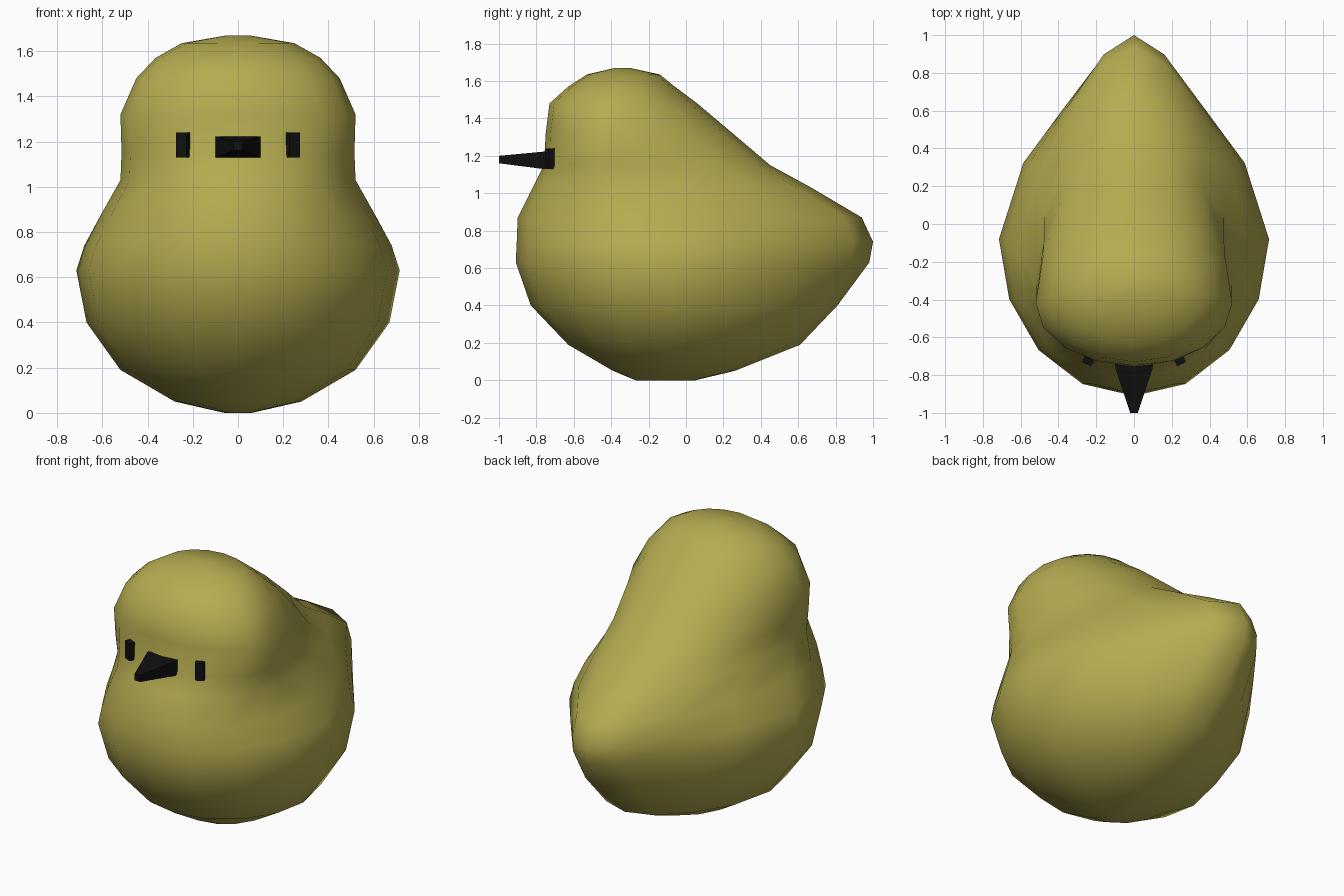
import bpy, bmesh
from math import sin, cos, radians, atan2

if "Cube" in bpy.data.objects:
    bpy.data.objects.remove(bpy.data.objects["Cube"])


def material(name, color):
    m = bpy.data.materials.new(name)
    m.diffuse_color = (*color, 1)
    m.use_nodes = True
    m.node_tree.nodes["Principled BSDF"].inputs["Base Color"].default_value = m.diffuse_color
    return m


yellow = material("yellow", (0.46, 0.41, 0.08))
black = material("black", (0.005, 0.005, 0.005))


def loft(name, rings, mat, smooth):
    """Skin a stack of equal-length rings and cap both ends."""
    bm = bmesh.new()
    vs = [[bm.verts.new(p) for p in r] for r in rings]
    n = len(vs[0])
    for a, b in zip(vs, vs[1:]):
        for i in range(n):
            j = (i + 1) % n
            bm.faces.new((a[i], a[j], b[j], b[i]))
    bm.faces.new(vs[0])
    bm.faces.new(vs[-1])
    bmesh.ops.recalc_face_normals(bm, faces=bm.faces)
    for f in bm.faces:
        f.smooth = smooth
    me = bpy.data.meshes.new(name)
    bm.to_mesh(me)
    bm.free()
    me.materials.append(mat)
    ob = bpy.data.objects.new(name, me)
    bpy.context.collection.objects.link(ob)
    return ob


# Body: horizontal sections, rounded at the front, pointed toward the tail
TAIL = [(0.82, 0.38), (0.53, 0.645), (0.236, 0.907), (0, 1)]


def section(z, half, front, wide, back, point):
    pts = [(half * sin(radians(a)), wide - (wide - front) * cos(radians(a)))
           for a in (0, 22.5, 45, 67.5, 90)]
    for k, (tx, ty) in enumerate(TAIL, 1):
        a = radians(22.5 * k)
        x = cos(a) * (1 - point) + tx * point
        y = sin(a) * (1 - point) + ty * point
        pts.append((half * x, wide + (back - wide) * y))
    pts += [(-x, y) for x, y in pts[-2:0:-1]]
    return [(x, y, z) for x, y in pts]


# z, half width, front y, widest y, back y, tail sharpness
LEVELS = [
    (0.00, 0.06, -0.27, -0.11, 0.05, 0.0),
    (0.05, 0.28, -0.39, -0.10, 0.26, 0.1),
    (0.19, 0.52, -0.63, -0.09, 0.61, 0.4),
    (0.40, 0.67, -0.83, -0.08, 0.81, 0.7),
    (0.63, 0.715, -0.91, -0.08, 0.98, 1.0),
    (0.74, 0.68, -0.905, -0.10, 1.00, 1.0),
    (0.87, 0.61, -0.90, -0.16, 0.94, 0.75),
    (1.03, 0.52, -0.82, -0.32, 0.67, 0.1),
    (1.15, 0.515, -0.76, -0.40, 0.45, 0.0),
    (1.32, 0.52, -0.75, -0.42, 0.25, 0.0),
    (1.48, 0.45, -0.73, -0.40, 0.06, 0.0),
    (1.57, 0.365, -0.63, -0.37, -0.06, 0.0),
    (1.635, 0.25, -0.53, -0.34, -0.14, 0.0),
    (1.67, 0.05, -0.38, -0.34, -0.30, 0.0),
]
loft("body", [section(*lv) for lv in LEVELS], yellow, True)


def rect(y, hx, z0, z1):
    return [(-hx, y, z0), (hx, y, z0), (hx, y, z1), (-hx, y, z1)]


# Beak: tapered block
loft("beak", [rect(-0.70, 0.105, 1.125, 1.225), rect(-0.765, 0.098, 1.13, 1.222),
              rect(-1.0, 0.02, 1.16, 1.20)], black, False)

# Eyes: small plates following the curve of the face
for side, label in ((-1, "left"), (1, "right")):
    eye = loft(label + "_eye", [rect(0.03, 0.028, -0.055, 0.055),
                                rect(-0.022, 0.025, -0.055, 0.055)], black, False)
    eye.location = (side * 0.242, -0.722, 1.185)
    eye.rotation_euler.z = side * radians(25)
